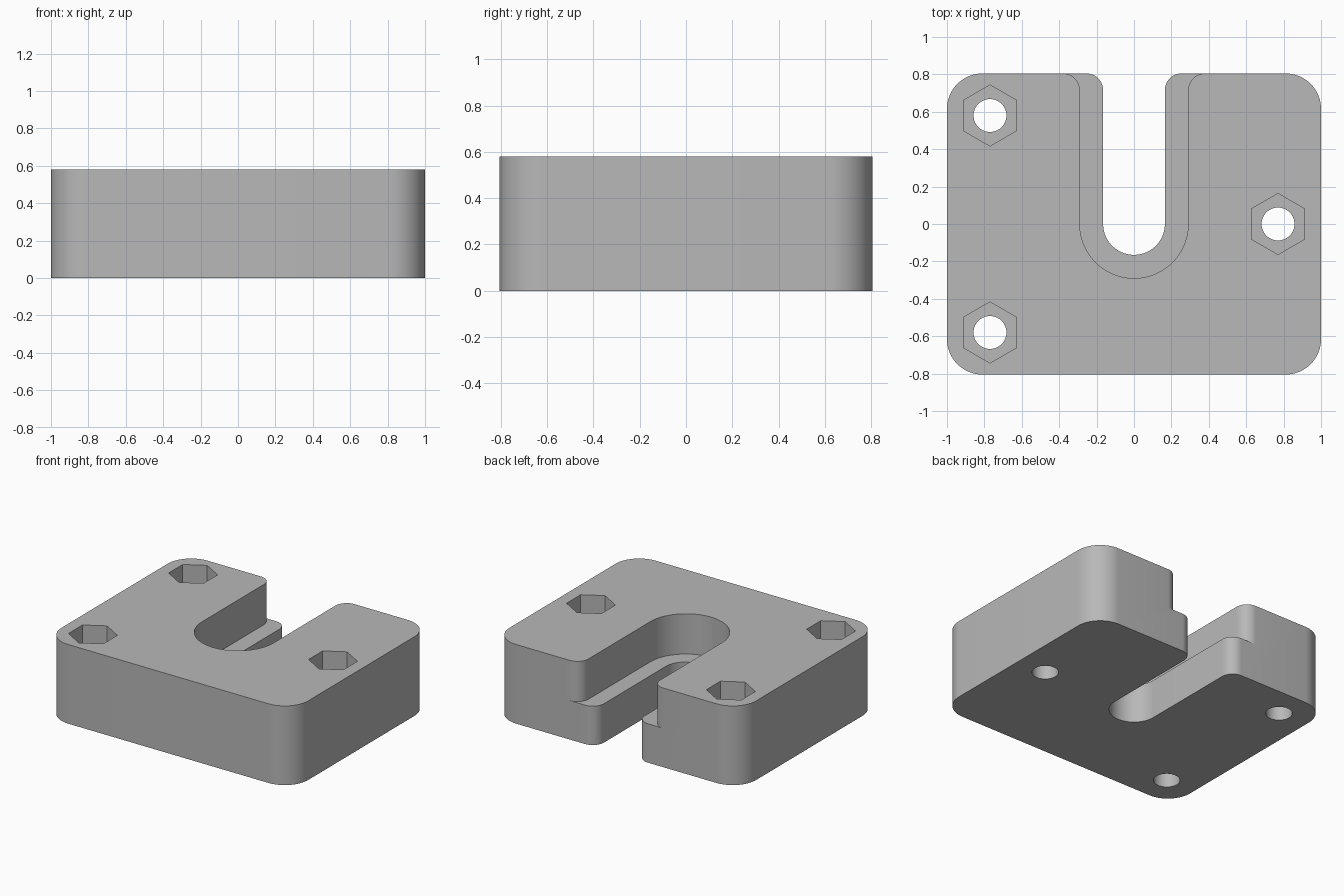
import bpy
import bmesh
from math import sin, cos, pi, radians

if "Cube" in bpy.data.objects:
    bpy.data.objects.remove(bpy.data.objects["Cube"], do_unlink=True)

HEIGHT = 0.58
LEDGE = 0.285       # floor of the wide slot
HALF_Y = 0.805
CORNER = 0.19
FLARE = 0.09        # rounding at the slot mouth
BOLTS = [(-0.77, 0.58), (-0.77, -0.58), (0.77, 0)]

grey = bpy.data.materials.new("plain_grey")
grey.use_nodes = True
colour = (0.48, 0.48, 0.48, 1)
grey.diffuse_color = colour
grey.node_tree.nodes["Principled BSDF"].inputs["Base Color"].default_value = colour


def arc(cx, cy, r, start, end, steps=16):
    """Points along an arc, angles in degrees."""
    angles = [radians(start + (end - start) * i / steps) for i in range(steps + 1)]
    return [(cx + r * cos(a), cy + r * sin(a)) for a in angles]


def ring(cx, cy, r, sides, turn=0):
    return [(cx + r * cos(turn + 2 * pi * i / sides),
             cy + r * sin(turn + 2 * pi * i / sides)) for i in range(sides)]


def prism(name, outline, bottom, top):
    """Extrude a flat outline into a solid."""
    bm = bmesh.new()
    face = bm.faces.new([bm.verts.new((x, y, bottom)) for x, y in outline])
    extruded = bmesh.ops.extrude_face_region(bm, geom=[face])
    moved = [v for v in extruded["geom"] if isinstance(v, bmesh.types.BMVert)]
    bmesh.ops.translate(bm, verts=moved, vec=(0, 0, top - bottom))
    bmesh.ops.recalc_face_normals(bm, faces=bm.faces)
    mesh = bpy.data.meshes.new(name)
    bm.to_mesh(mesh)
    bm.free()
    mesh.materials.append(grey)
    obj = bpy.data.objects.new(name, mesh)
    bpy.context.collection.objects.link(obj)
    return obj


def slot_outline(half_width):
    """U-shaped slot with a round end and a flared mouth."""
    mouth_x, mouth_y = half_width + FLARE, HALF_Y - FLARE
    right = arc(mouth_x, mouth_y, FLARE, 90, 180, 12)
    left = [(-x, y) for x, y in reversed(right)]
    return ([(mouth_x, HALF_Y + 0.1)] + right
            + arc(0, 0, half_width, 0, -180, 40)
            + left + [(-mouth_x, HALF_Y + 0.1)])


# Block with rounded upright edges
cx, cy = 1 - CORNER, HALF_Y - CORNER
outline = []
for i, (sx, sy) in enumerate([(1, 1), (-1, 1), (-1, -1), (1, -1)]):
    outline += arc(sx * cx, sy * cy, CORNER, 90 * i, 90 * i + 90)
block = prism("slotted_block", outline, 0, HEIGHT)

# Stepped slot, bolt holes and hexagonal nut pockets
cutters = [prism("narrow_slot_cutter", slot_outline(0.165), -0.1, HEIGHT + 0.1),
           prism("wide_slot_cutter", slot_outline(0.29), LEDGE, HEIGHT + 0.2)]
for x, y in BOLTS:
    cutters.append(prism("bolt_hole_cutter", ring(x, y, 0.088, 40), -0.1, HEIGHT + 0.1))
    cutters.append(prism("nut_pocket_cutter", ring(x, y, 0.163, 6, pi / 2), LEDGE, HEIGHT + 0.2))

bpy.ops.object.select_all(action='DESELECT')
bpy.context.view_layer.objects.active = block
block.select_set(True)
for cutter in cutters:
    cutter.hide_render = True
    mod = block.modifiers.new("cut", 'BOOLEAN')
    mod.operation = 'DIFFERENCE'
    mod.solver = 'EXACT'
    mod.object = cutter
    bpy.ops.object.modifier_apply(modifier=mod.name)
    bpy.data.objects.remove(cutter, do_unlink=True)

bpy.ops.object.shade_smooth_by_angle(angle=radians(30))
